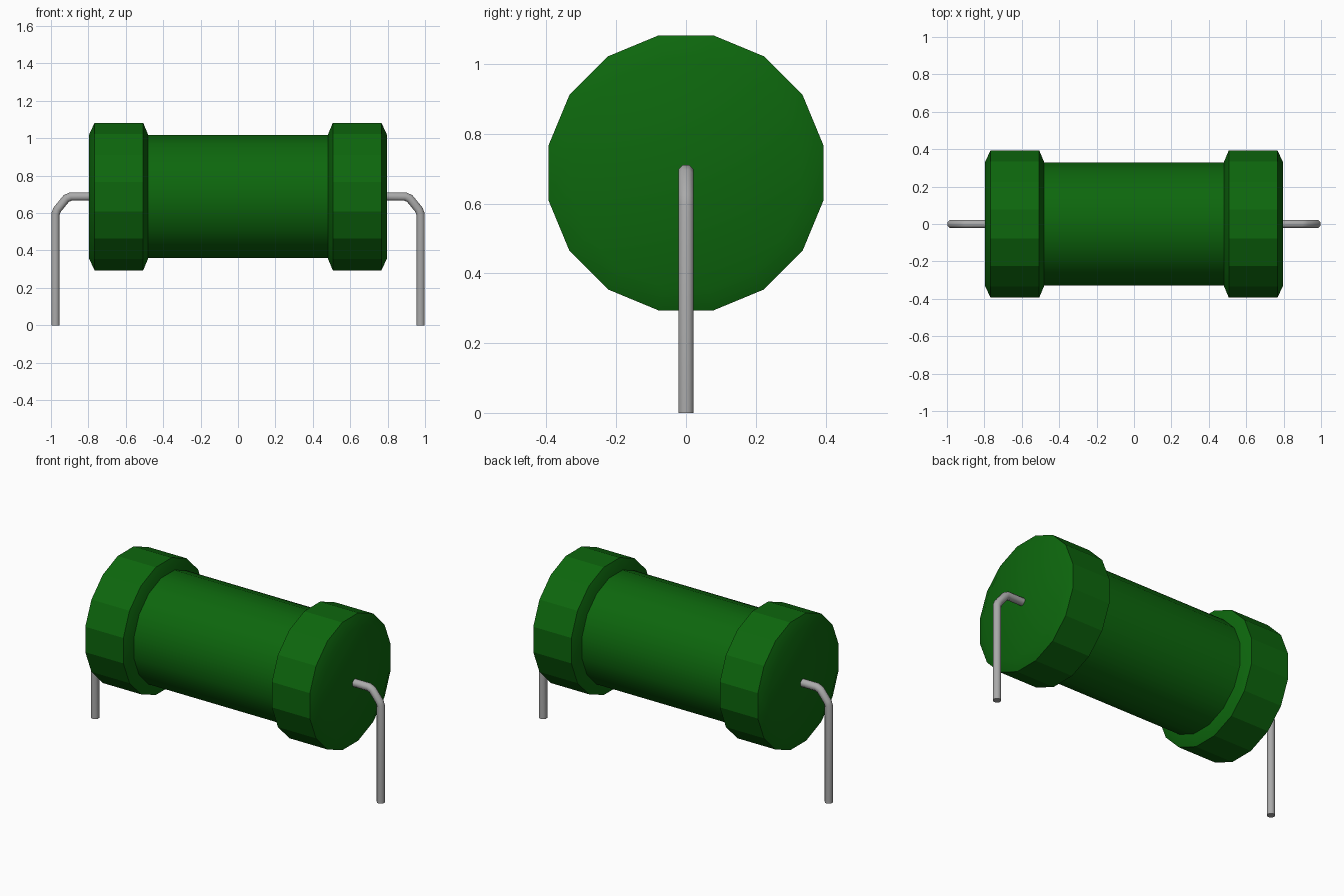
import bpy, bmesh, math

old = bpy.data.objects.get("Cube")
if old:
    bpy.data.objects.remove(old, do_unlink=True)

AXIS_Z = 0.688   # height of the body axis
SIDES = 16


def material(name, rgb, rough, metal=0.0):
    m = bpy.data.materials.new(name)
    m.use_nodes = True
    m.diffuse_color = (*rgb, 1)
    b = m.node_tree.nodes["Principled BSDF"]
    b.inputs["Base Color"].default_value = (*rgb, 1)
    b.inputs["Roughness"].default_value = rough
    b.inputs["Metallic"].default_value = metal
    return m


green = material("green coating", (0.004, 0.135, 0.004), 0.5)
steel = material("grey wire", (0.40, 0.40, 0.40), 0.4)


def add_object(name, bm, mat):
    bmesh.ops.recalc_face_normals(bm, faces=bm.faces)
    mesh = bpy.data.meshes.new(name)
    bm.to_mesh(mesh)
    bm.free()
    mesh.materials.append(mat)
    ob = bpy.data.objects.new(name, mesh)
    bpy.context.collection.objects.link(ob)
    return ob


def lathe(name, profile, flat_sides, capped):
    """Turn (x, radius) points around the body axis."""
    bm = bmesh.new()
    rings = []
    for x, r in profile:
        angles = [2 * math.pi * (i + 0.5) / SIDES for i in range(SIDES)]
        rings.append([bm.verts.new((x, r * math.sin(a), AXIS_Z + r * math.cos(a)))
                      for a in angles])
    for (a, b), (p, q) in zip(zip(rings, rings[1:]), zip(profile, profile[1:])):
        for i in range(SIDES):
            j = (i + 1) % SIDES
            f = bm.faces.new((a[i], a[j], b[j], b[i]))
            f.smooth = not (flat_sides and abs(p[1] - q[1]) < 1e-6)
    if capped:
        for ring in (rings[0], rings[-1]):
            bm.faces.new(ring).smooth = True
    # Keep the rims between barrel and chamfer crisp
    bm.normal_update()
    return add_object(name, bm, green)


def wire(name, path, radius, sides=8):
    """Sweep a round section along a path in the xz plane, with mitred bends."""
    bm = bmesh.new()
    rings = []
    for k, (x, z) in enumerate(path):
        dirs = []
        for a, b in ((k - 1, k), (k, k + 1)):
            if a >= 0 and b < len(path):
                dx, dz = path[b][0] - path[a][0], path[b][1] - path[a][1]
                n = math.hypot(dx, dz)
                dirs.append((dx / n, dz / n))
        tx, tz = sum(d[0] for d in dirs), sum(d[1] for d in dirs)
        n = math.hypot(tx, tz)
        tx, tz = tx / n, tz / n
        mitre = 1 / (tx * dirs[0][0] + tz * dirs[0][1])
        ring = []
        for i in range(sides):
            a = 2 * math.pi * (i + 0.5) / sides
            u = radius * math.cos(a) * mitre
            ring.append(bm.verts.new((x - tz * u, radius * math.sin(a), z + tx * u)))
        rings.append(ring)
    for a, b in zip(rings, rings[1:]):
        for i in range(sides):
            j = (i + 1) % sides
            bm.faces.new((a[i], a[j], b[j], b[i])).smooth = True
    for ring in (rings[0], rings[-1]):
        bm.faces.new(ring)
    return add_object(name, bm, steel)


# Smooth central cylinder
lathe("body", [(-0.49, 0.336), (0.49, 0.336)], False, False)

# Faceted end caps with chamfered rims, and the bent leads
cap = [(0.48, 0.336), (0.507, 0.402), (0.767, 0.402), (0.797, 0.336)]
lead = [(0.78, 0.688), (0.895, 0.688), (0.918, 0.678), (0.967, 0.618),
        (0.976, 0.595), (0.976, 0.0)]
for side, s in (("left", 1), ("right", -1)):
    lathe(side + "_end_cap", [(s * x, r) for x, r in cap], True, True)
    wire(side + "_lead", [(s * x, z) for x, z in lead], 0.024)
